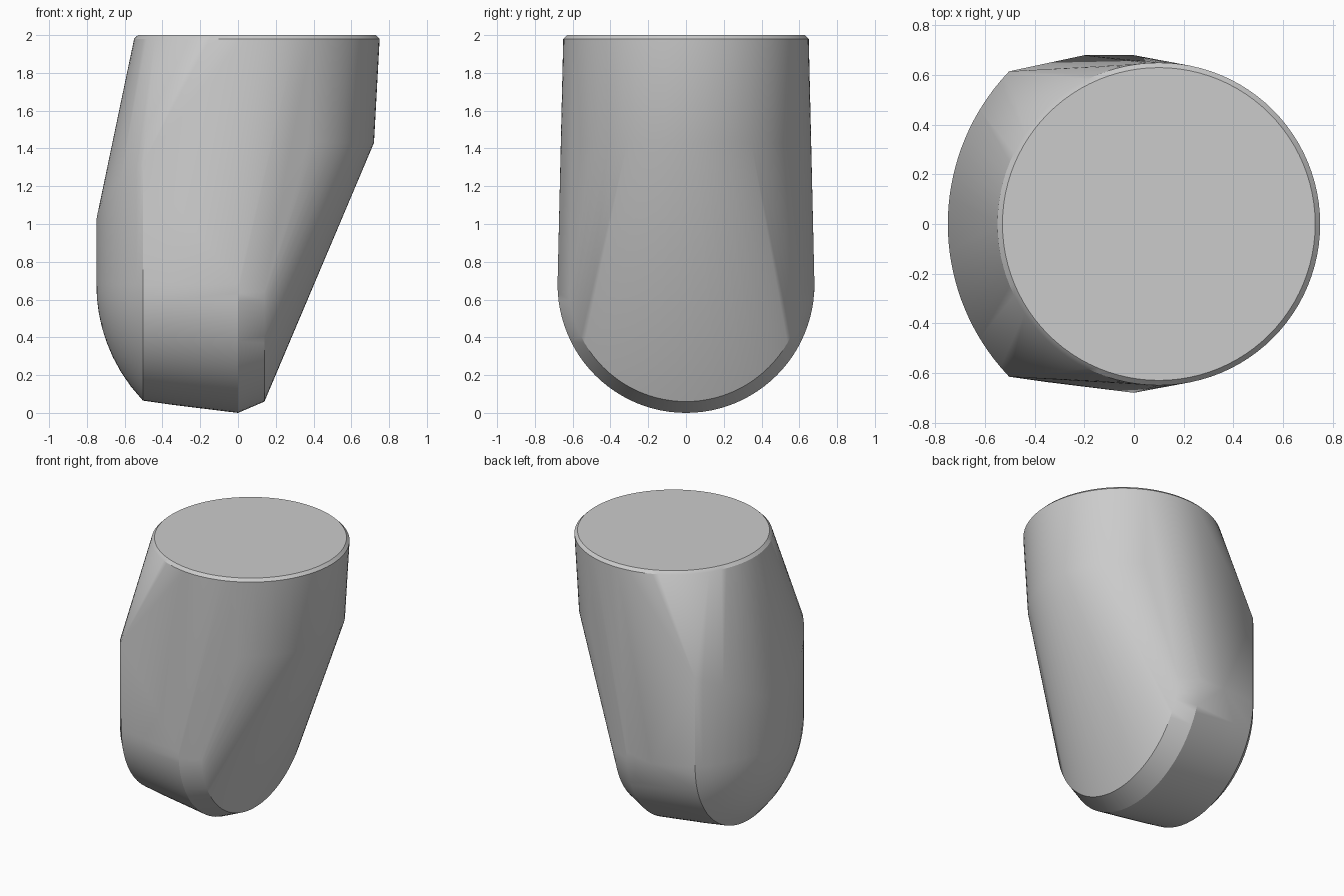
import bpy, bmesh, math

cube = bpy.data.objects.get("Cube")
if cube:
    bpy.data.objects.remove(cube)

AXIS_Z = 0.68          # height of the rounded lower end's axis
STEPS = 96


def flat_ring(cx, z, r, n=STEPS):
    """Horizontal circle."""
    return [(cx + r * math.cos(2 * math.pi * i / n),
             r * math.sin(2 * math.pi * i / n), z) for i in range(n)]


def lower_arc(x, r, n=48):
    """Lower half circle across the body."""
    return [(x, -r * math.cos(math.pi * i / n),
             AXIS_Z - r * math.sin(math.pi * i / n)) for i in range(n + 1)]


points = []

# Top disc with its chamfer, and the collar above the sloping face
points += flat_ring(0.1, 2.0, 0.63)
points += flat_ring(0.1, 1.98, 0.65)
points += flat_ring(0.1, 1.43, 0.62)

# Rounded lower drum
points += lower_arc(0.14, 0.62)
points += lower_arc(0.0, 0.68)
points += lower_arc(-0.35, 0.637)
points += [(-0.2, 0.68, 0.65)]

# Domed side: spherical below, upright wall above
RIM = 0.615
CENTRE = 0.14
BULGE = 0.89
for ring in range(1, 9):
    r = RIM * ring / 8
    points += lower_arc(CENTRE - math.sqrt(BULGE ** 2 - r * r), r, 32)
for i in range(33):
    y = RIM * (i / 16 - 1)
    x = CENTRE - math.sqrt(BULGE ** 2 - y * y)
    points.append((x, y, AXIS_Z))
    points.append((x, y, 1.0 + 0.32 * abs(y) / RIM))

# Wrap all sections in one convex skin
bm = bmesh.new()
for p in points:
    bm.verts.new(p)
bmesh.ops.remove_doubles(bm, verts=bm.verts[:], dist=0.0005)
bmesh.ops.convex_hull(bm, input=bm.verts[:])
loose = [v for v in bm.verts if not v.link_faces]
bmesh.ops.delete(bm, geom=loose, context='VERTS')
bmesh.ops.dissolve_limit(bm, angle_limit=math.radians(0.3),
                         verts=bm.verts[:], edges=bm.edges[:])
bmesh.ops.recalc_face_normals(bm, faces=bm.faces[:])

mesh = bpy.data.meshes.new("rounded_body")
bm.to_mesh(mesh)
bm.free()
body = bpy.data.objects.new("rounded_body", mesh)
bpy.context.scene.collection.objects.link(body)

# Plain grey material
grey = bpy.data.materials.new("plain_grey")
grey.use_nodes = True
colour = (0.6, 0.6, 0.6, 1.0)
grey.diffuse_color = colour
for node in grey.node_tree.nodes:
    if node.type == 'BSDF_PRINCIPLED':
        node.inputs["Base Color"].default_value = colour
mesh.materials.append(grey)

# Smooth shading with sharp rims
bpy.ops.object.select_all(action='DESELECT')
body.select_set(True)
bpy.context.view_layer.objects.active = body
bpy.ops.object.shade_smooth_by_angle(angle=math.radians(30))
